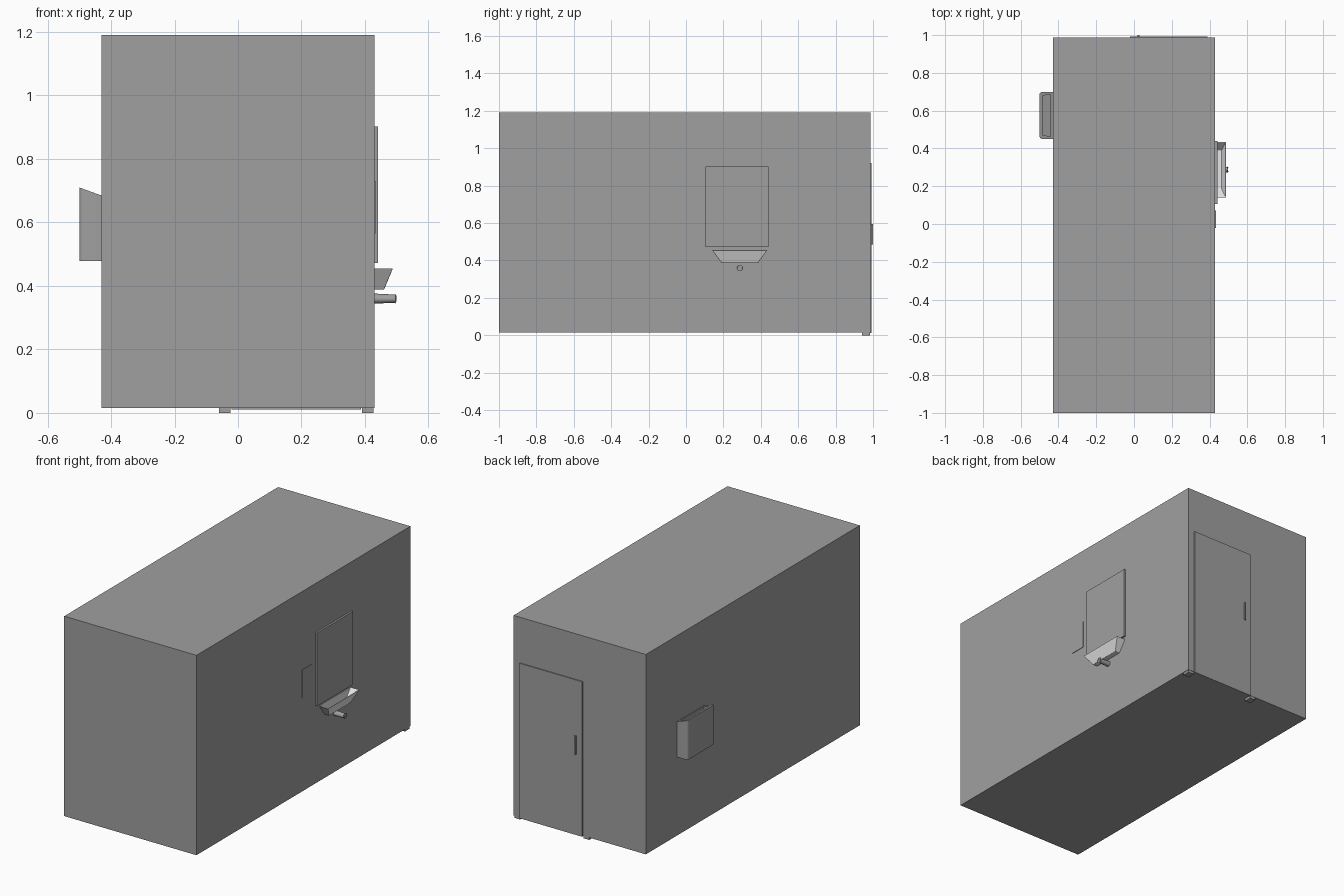
import bpy, bmesh, math
from mathutils import Vector

cube = bpy.data.objects.get("Cube")
if cube:
    bpy.data.objects.remove(cube, do_unlink=True)


def material(name, value):
    m = bpy.data.materials.new(name)
    m.use_nodes = True
    colour = (value, value, value, 1)
    m.diffuse_color = colour
    m.node_tree.nodes["Principled BSDF"].inputs["Base Color"].default_value = colour
    return m


grey = material("wall grey", 0.35)
white = material("basin white", 0.8)


def finish(name, bm, mat):
    bmesh.ops.recalc_face_normals(bm, faces=bm.faces[:])
    mesh = bpy.data.meshes.new(name)
    bm.to_mesh(mesh)
    bm.free()
    mesh.materials.append(mat)
    obj = bpy.data.objects.new(name, mesh)
    bpy.context.scene.collection.objects.link(obj)
    return obj


def box_mesh(x, y, z):
    bm = bmesh.new()
    bmesh.ops.create_cube(bm, size=1)
    for v in bm.verts:
        v.co = Vector([r[int(c > 0)] for r, c in zip((x, y, z), v.co)])
    return bm


def box(name, x, y, z, mat=grey):
    return finish(name, box_mesh(x, y, z), mat)


def hollow_top(bm, rim, depth):
    """Inset the top face and sink it to form a cavity."""
    bm.normal_update()
    top = max(bm.faces, key=lambda f: f.normal.z)
    bmesh.ops.inset_individual(bm, faces=[top], thickness=rim)
    floor = bmesh.ops.extrude_discrete_faces(bm, faces=[top])["faces"][0]
    bmesh.ops.translate(bm, verts=floor.verts[:], vec=(0, 0, -depth))
    return floor


def smooth(obj):
    for o in bpy.context.selected_objects:
        o.select_set(False)
    bpy.context.view_layer.objects.active = obj
    obj.select_set(True)
    bpy.ops.object.shade_smooth_by_angle(angle=math.radians(35))


WALL = 0.43
BACK = 0.987

# Cabin shell and the two feet beneath the door posts
box("cabin_shell", (-WALL, WALL), (-1, BACK), (0.015, 1.19))
for side, x in (("right", -0.06), ("left", 0.39)):
    box("door_foot_" + side, (x, x + 0.037), (0.94, 0.985), (0, 0.016))

# Door with pull handle on the back wall
box("door", (-0.02, 0.388), (BACK - 0.01, 0.993), (0.011, 0.922))
box("door_handle", (0.018, 0.028), (0.99, 1.0), (0.485, 0.595))

# Mirror and small panel on the left wall
box("mirror", (WALL - 0.01, 0.441), (0.105, 0.44), (0.472, 0.902))
box("wall_panel", (WALL - 0.01, 0.433), (-0.02, 0.072), (0.565, 0.73))

# Wash basin, narrowing to the bottom, with a hollow bowl
bm = box_mesh((WALL - 0.005, 0.488), (0.14, 0.435), (0.388, 0.455))
for v in bm.verts:
    if v.co.z < 0.4:
        v.co.y = 0.19 if v.co.y < 0.28 else 0.385
        v.co.x = min(v.co.x, 0.46)
floor = hollow_top(bm, 0.007, 0.045)
centre = floor.calc_center_median()
for v in floor.verts:
    v.co.y = centre.y + (v.co.y - centre.y) * 0.72
    v.co.x = centre.x - 0.008 + (v.co.x - centre.x) * 0.6
basin = finish("wash_basin", bm, white)
bevel = basin.modifiers.new("soft edges", "BEVEL")
bevel.width = 0.002
bevel.segments = 2

# Drain pipe below the basin
bm = bmesh.new()
bmesh.ops.create_cone(bm, cap_ends=True, segments=20, radius1=0.016, radius2=0.013, depth=0.07)
for v in bm.verts:
    x, y, z = v.co
    v.co = (0.461 + z, 0.288 + y, 0.36 + x)
end = [e for e in bm.edges if all(v.co.x > 0.49 for v in e.verts)]
bmesh.ops.bevel(bm, geom=end, offset=0.004, segments=2, affect="EDGES", profile=0.5)
smooth(finish("drain_pipe", bm, grey))

# Dispenser on the right wall: sloping top with a slot, rounded outer corners
bm = box_mesh((-0.5, -WALL + 0.002), (0.45, 0.7), (0.478, 0.71))
for v in bm.verts:
    if v.co.z > 0.6 and v.co.x > -0.45:
        v.co.z = 0.684
corners = [e for e in bm.edges if all(v.co.x < -0.49 for v in e.verts)
           and abs(e.verts[0].co.z - e.verts[1].co.z) > 0.1]
bmesh.ops.bevel(bm, geom=corners, offset=0.015, segments=4, affect="EDGES", profile=0.5)
hollow_top(bm, 0.02, 0.03)
smooth(finish("dispenser", bm, grey))
